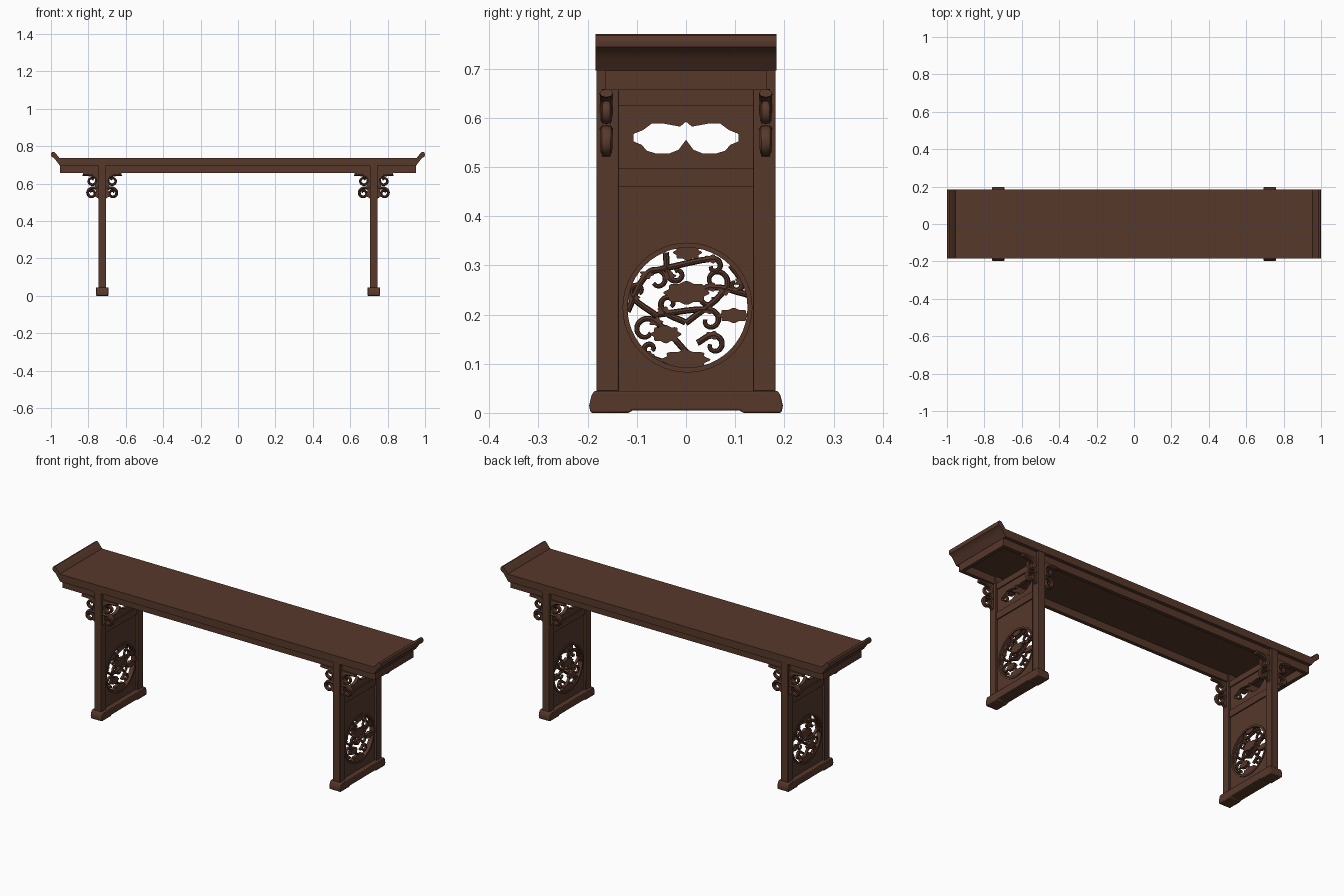
import bpy, bmesh, math
from mathutils import Matrix

if "Cube" in bpy.data.objects:
    bpy.data.objects.remove(bpy.data.objects["Cube"])

wood = bpy.data.materials.new("dark_brown_wood")
wood.diffuse_color = (0.095, 0.040, 0.024, 1)
wood.use_nodes = True
wood.node_tree.nodes["Principled BSDF"].inputs["Base Color"].default_value = wood.diffuse_color

# Drawing planes: FRONT draws in x, z and SIDE in y, z
FRONT = Matrix.Rotation(math.pi / 2, 4, 'X')
SIDE = Matrix.Rotation(math.pi / 2, 4, 'Z') @ FRONT


def finish(name, mesh, bevel=0.0):
    bm = bmesh.new()
    bm.from_mesh(mesh)
    bmesh.ops.remove_doubles(bm, verts=bm.verts, dist=1e-5)
    bmesh.ops.recalc_face_normals(bm, faces=bm.faces)
    bm.to_mesh(mesh)
    bm.free()
    mesh.materials.clear()
    mesh.materials.append(wood)
    ob = bpy.data.objects.new(name, mesh)
    bpy.context.collection.objects.link(ob)
    if bevel:
        m = ob.modifiers.new("soft_edges", 'BEVEL')
        m.width, m.segments = bevel, 2
    bpy.ops.object.select_all(action='DESELECT')
    bpy.context.view_layer.objects.active = ob
    ob.select_set(True)
    bpy.ops.object.shade_smooth_by_angle(angle=math.radians(35))
    return ob


def bake(name, curve, plane, depth, stretch=1.0, bevel=0.0):
    tmp = bpy.data.objects.new("tmp", curve)
    bpy.context.collection.objects.link(tmp)
    dg = bpy.context.evaluated_depsgraph_get()
    mesh = bpy.data.meshes.new_from_object(tmp.evaluated_get(dg))
    bpy.data.objects.remove(tmp)
    shift = Matrix.Translation((depth, 0, 0) if plane is SIDE else (0, depth, 0))
    mesh.transform(shift @ plane @ Matrix.Diagonal((1, 1, stretch, 1)))
    return finish(name, mesh, bevel)


def plate(name, outlines, plane, depth, thick, bevel=0.0):
    """Flat outlines (inner ones become holes) given a thickness."""
    cu = bpy.data.curves.new(name, 'CURVE')
    cu.dimensions, cu.fill_mode, cu.extrude = '2D', 'BOTH', thick / 2
    for pts in outlines:
        sp = cu.splines.new('POLY')
        sp.points.add(len(pts) - 1)
        for p, (u, v) in zip(sp.points, pts):
            p.co = (u, v, 0, 1)
        sp.use_cyclic_u = True
    return bake(name, cu, plane, depth, 1.0, bevel)


def scrolls(name, paths, plane, depth, radius, thick):
    """Tapering rounded tendrils through the given points."""
    cu = bpy.data.curves.new(name, 'CURVE')
    cu.dimensions, cu.resolution_u = '3D', 4
    cu.bevel_depth, cu.bevel_resolution, cu.use_fill_caps = radius, 2, True
    for pts in paths:
        sp = cu.splines.new('BEZIER')
        sp.bezier_points.add(len(pts) - 1)
        for i, (p, (u, v)) in enumerate(zip(sp.bezier_points, pts)):
            p.co = (u, v, 0)
            p.handle_left_type = p.handle_right_type = 'AUTO'
            p.radius = 1.15 - 0.4 * i / (len(pts) - 1)
    return bake(name, cu, plane, depth, thick / (2 * radius))


def curl(u0, v0, cu, cv, r, turn=290):
    """Stem from a start point winding into a spiral; the sign of r sets its sense."""
    d, r = (1 if r > 0 else -1), abs(r)
    a = math.atan2(v0 - cv, u0 - cu) + d * math.radians(75)
    pts = [(u0, v0)]
    for i in range(8):
        k, b = r * (1 - 0.085 * i), a + d * math.radians(turn) * i / 7
        pts.append((cu + k * math.cos(b), cv + k * math.sin(b)))
    return pts


def box(name, lo, hi, bevel=0.0):
    bm = bmesh.new()
    bmesh.ops.create_cube(bm, size=1)
    for v in bm.verts:
        v.co = [lo[i] if v.co[i] < 0 else hi[i] for i in range(3)]
    mesh = bpy.data.meshes.new(name)
    bm.to_mesh(mesh)
    bm.free()
    return finish(name, mesh, bevel)


def rect(u0, u1, v0, v1):
    return [(u0, v0), (u1, v0), (u1, v1), (u0, v1)]


def oval(u, v, ru, rv, n=48, lobes=0, wave=0.0):
    out = []
    for i in range(n):
        a = 2 * math.pi * i / n
        k = 1 + wave * math.cos(lobes * a)
        out.append((u + ru * k * math.cos(a), v + rv * k * math.sin(a)))
    return out


def mirrored(half):
    return half + [(-u, v) for u, v in reversed(half) if u > 0]


# Top board with upturned ends
plate("table_top", [mirrored([(.953, .696), (.970, .720), (.982, .735), (.997, .744), (1, .756),
                              (.996, .767), (.986, .770), (.977, .764), (.955, .737)])],
      FRONT, 0, 0.368)

# Apron frame under the top
for s in (-1, 1):
    ya, yb = sorted((s * .145, s * .165))
    box("long_apron", (-0.95, ya, 0.656), (0.95, yb, 0.698))
    xa, xb = sorted((s * .932, s * .952))
    box("end_apron", (xa, -0.165, 0.656), (xb, 0.165, 0.698))

# Roundel centre; carving is laid out in millimetres around it
RY, RZ = 0.003, 0.214
STEMS = [(20, -115, -84, -46, 26), (-122, -8, -62, 56, -24), (-4, -32, 58, 54, 26),
         (20, -72, 54, -76, -20), (-60, -18, -102, 34, -16), (-72, 74, 54, 84, -16),
         (124, 26, 44, 20, 22), (-36, -115, -76, -84, -14), (-60, -14, 45, -26, -22),
         (-44, 112, -22, 68, 16), (-4, -30, -38, 8, -18), (88, 86, 98, 46, -14)]
FLOWERS = [(0, 112, 27, 15), (-2, 30, 43, 22), (94, -16, 30, 14), (-44, -54, 29, 17),
           (-4, -106, 46, 19)]
vines = [[(RY + u / 1000, RZ + v / 1000) for u, v in curl(*s)] for s in STEMS]

# Cloud-shaped opening in the upper panel
CLOUD = mirrored([(0, .592), (.012, .582), (.045, .588), (.07, .588), (.087, .575), (.107, .567),
                  (.107, .552), (.09, .545), (.08, .533), (.06, .527), (.035, .527), (.015, .535),
                  (0, .555)])

# One bracket: distance from the leg, height
VOLUTES = [curl(.085, .650, .036, .615, .027, 400), curl(.004, .577, .036, .549, -.025, 400)]
NECK = [(0, .658), (.085, .658), (.07, .645), (.03, .64), (.012, .61), (.022, .58),
        (.014, .56), (.018, .53), (0, .52)]

for s in (-1, 1):
    x = 0.726 * s
    # Foot block with a shallow recess below
    plate("foot", [mirrored([(.11, .005), (.115, 0), (.194, 0), (.197, .015), (.192, .036),
                             (.186, .045)])], SIDE, x, 0.068, 0.004)
    # Panels and rails of the end frame
    box("top_rail", (x - .015, -.138, .625), (x + .015, .138, .657))
    box("middle_rail", (x - .015, -.138, .459), (x + .015, .138, .497))
    plate("upper_panel", [rect(-.138, .138, .495, .627), CLOUD], SIDE, x, 0.018)
    plate("lower_panel", [rect(-.138, .138, .043, .461), oval(RY, RZ, .127, .127)], SIDE, x, 0.018)
    plate("roundel_ring", [oval(RY, RZ, .132, .132), oval(RY, RZ, .122, .122)], SIDE, x, 0.026)
    # Pierced vine carving, with a leaf where each stem starts to curl
    scrolls("vine_carving", vines, SIDE, x, 0.0056, 0.016)
    for u, v, ru, rv in FLOWERS:
        plate("carved_flower", [oval(RY + u / 1000, RZ + v / 1000, ru / 1000, rv / 1000, 48, 8, .1)],
              SIDE, x, 0.018)
    for p in vines:
        plate("carved_leaf", [oval(*p[1], .013, .008, 30, 5, .2)], SIDE, x, 0.014)
    for t in (-1, 1):
        # Leg post
        ya, yb = sorted((t * .137, t * .182))
        box("leg", (x - .021, ya, .044), (x + .021, yb, .697), 0.002)
        # Scrolled brackets either side of the leg
        for d in (-1, 1):
            edge = x + d * .019
            plate("bracket_neck", [[(edge + d * u, v) for u, v in NECK]], FRONT, t * .162, 0.018)
            scrolls("bracket_volute", [[(edge + d * u, v) for u, v in p] for p in VOLUTES],
                    FRONT, t * .162, 0.0075, 0.024)
